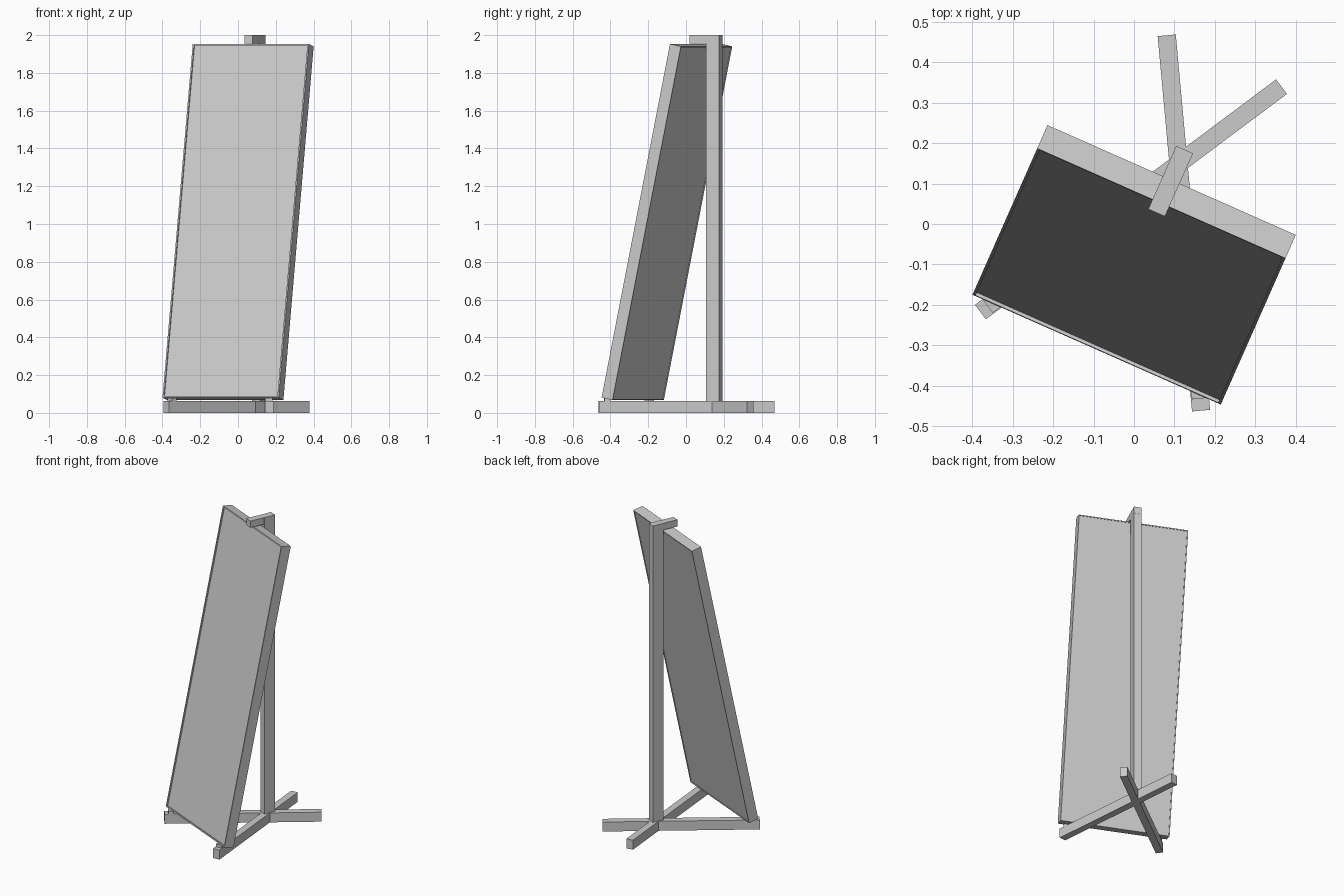
import bpy, bmesh
from math import radians, atan2, hypot
from mathutils import Matrix, Vector

if "Cube" in bpy.data.objects:
    bpy.data.objects.remove(bpy.data.objects["Cube"])

YAW = radians(-23.86)     # turn of board, post and top arm
LEAN = radians(-11.94)    # backward lean of the board


def block(name, size, matrix):
    """Box centred on the given frame."""
    bm = bmesh.new()
    bmesh.ops.create_cube(bm, size=1)
    bmesh.ops.scale(bm, vec=size, verts=bm.verts)
    bm.transform(matrix)
    mesh = bpy.data.meshes.new(name)
    ob = bpy.data.objects.new(name, mesh)
    bpy.context.collection.objects.link(ob)
    bm.to_mesh(mesh)
    bm.free()
    return ob


def place(x, y, z, yaw=YAW):
    return Matrix.Translation((x, y, z)) @ Matrix.Rotation(yaw, 4, 'Z')


def recess(ob, direction, rim, depth):
    """Sink the face that looks along direction, leaving a thin rim."""
    bm = bmesh.new()
    bm.from_mesh(ob.data)
    bm.normal_update()
    face = max(bm.faces, key=lambda f: f.normal.dot(direction))
    n = face.normal.copy()
    bmesh.ops.inset_region(bm, faces=[face], thickness=rim)
    inner = bmesh.ops.extrude_discrete_faces(bm, faces=[face])['faces'][0]
    bmesh.ops.translate(bm, vec=-n * depth, verts=inner.verts)
    bm.to_mesh(ob.data)
    bm.free()


# Leaning board with a raised rim on both faces
W, T, H = 0.672, 0.0645, 1.914
frame = place(-0.0925, -0.311, 0.081) @ Matrix.Rotation(LEAN, 4, 'X')
board = block("board", (W, T, H), frame @ Matrix.Translation((0, T / 2, H / 2)))
back = (frame.to_3x3() @ Vector((0, 1, 0))).normalized()
recess(board, -back, 0.011, 0.008)
recess(board, back, 0.008, 0.004)

# Crossed floor legs, each with a small rest under the board's front edge
legs = {"long_leg": ((0.166, -0.462), (0.081, 0.467), 0.045),
        "cross_leg": ((-0.380, -0.218), (0.365, 0.340), 0.038)}
for name, ((x0, y0), (x1, y1), rest) in legs.items():
    dx, dy = x1 - x0, y1 - y0
    length, yaw = hypot(dx, dy), atan2(dy, dx)
    block(name, (length, 0.045, 0.062),
          place((x0 + x1) / 2, (y0 + y1) / 2, 0.031, yaw))
    f = rest / length
    block(name + "_rest", (0.03, 0.04, 0.02),
          place(x0 + dx * f, y0 + dy * f, 0.07, yaw))

# Upright post and the short arm over the board's top edge
block("post", (0.045, 0.074, 1.94), place(0.110, 0.149, 1.03))
block("top_arm", (0.045, 0.171, 0.044), place(0.0905, 0.106, 1.978))
